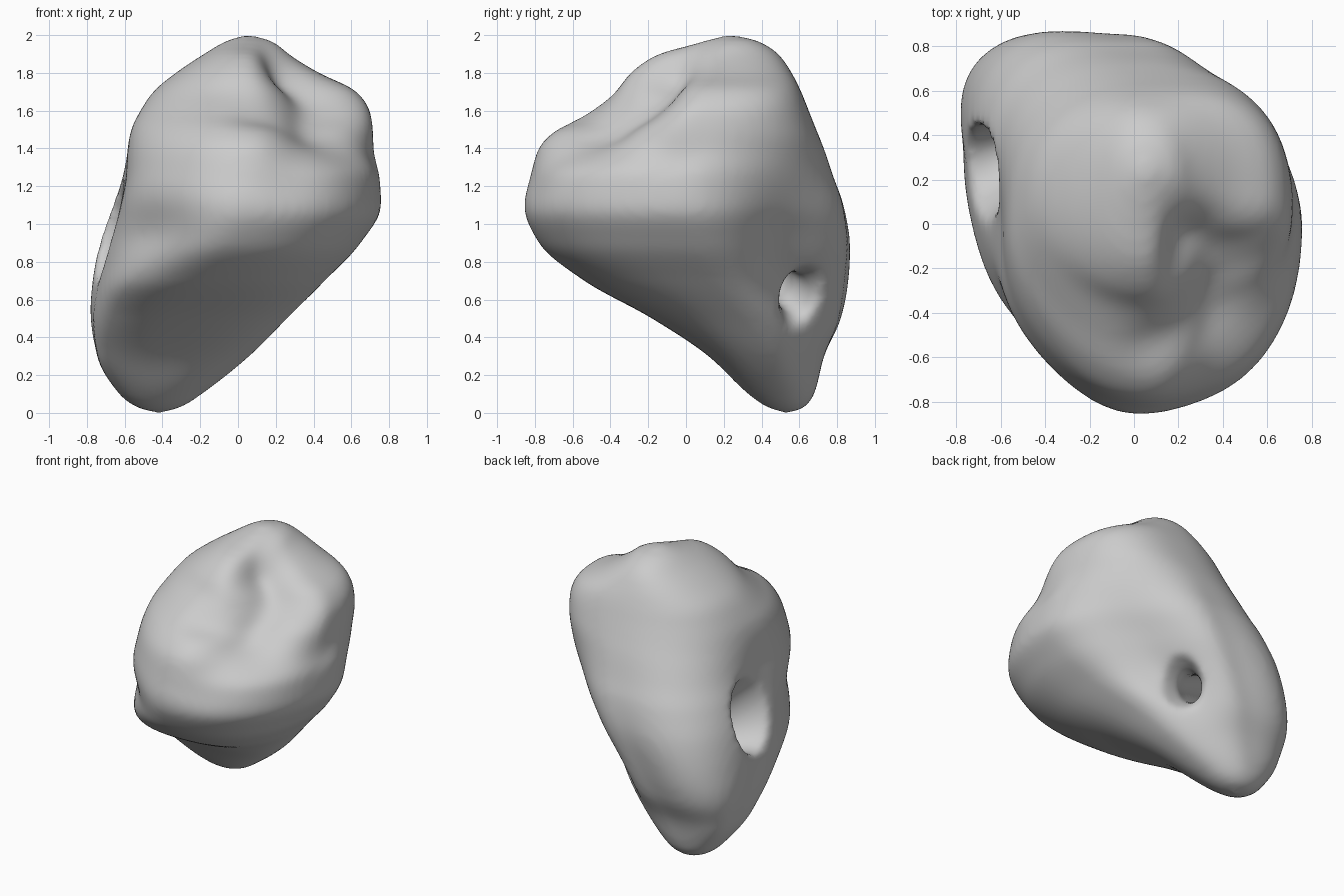
import bpy, bmesh, math
from mathutils import Vector

default_cube = bpy.data.objects.get("Cube")
if default_cube:
    bpy.data.objects.remove(default_cube, do_unlink=True)

# Body outline by height: z, then x and y limits
OUTLINE = [
    (-.005, -.42, -.42, .54, .54), (.03, -.54, -.3, .43, .63),
    (.1, -.63, -.19, .33, .68), (.3, -.745, .06, .12, .73),
    (.5, -.77, .26, -.18, .81), (.7, -.755, .46, -.54, .84),
    (.9, -.735, .65, -.78, .855), (1.1, -.69, .76, -.86, .83),
    (1.25, -.64, .76, -.83, .78), (1.4, -.605, .73, -.785, .73),
    (1.5, -.575, .72, -.7, .69), (1.6, -.52, .7, -.54, .65),
    (1.7, -.45, .63, -.39, .61), (1.8, -.33, .44, -.3, .56),
    (1.9, -.18, .28, -.16, .49), (1.97, -.06, .18, .09, .38),
    (2.005, .05, .05, .23, .23),
]
# Fullness of the corners by height: z, back left, front left, front right, back right
CORNERS = [
    (-.005, 0, 0, 0, 0), (.3, -.1, .08, .13, .15), (.65, -.25, .08, .06, .23),
    (.95, -.2, .04, -.12, .19), (1.25, -.05, 0, -.03, .13),
    (1.5, .08, -.26, -.04, .06), (1.75, .1, -.32, 0, .03),
    (2.005, 0, -.1, 0, 0),
]
# Grooves between the cusps: centre, radius, depth
GROOVES = [
    ((.24, -.33, 1.47), .2, .13),
    ((.1, -.5, 1.48), .14, .08),
    ((.22, -.66, 1.2), .17, .06),
    ((.42, -.06, 1.52), .16, .08),
    ((.64, -.08, 1.35), .15, .06),
    ((.24, -.02, 1.74), .18, .1),
]
# Flattened flank in front of the passage
FLANK = [((-.7, -.02, 1.05), .33, .07)]
# Passage between the roots: centre, radius
PASSAGE = [
    ((-1, .15, 1.12), .36), ((-.7, .24, .98), .21), ((-.45, .35, .85), .12),
    ((-.1, .49, .69), .08), ((0, .57, .63), .09), ((.26, .73, .52), .24),
]


def sample(table, z):
    """Read a table at height z along smooth curves that never overshoot."""
    k = next(i for i in range(len(table) - 1)
             if z <= table[i + 1][0] or i == len(table) - 2)
    span = table[k + 1][0] - table[k][0]
    t = (z - table[k][0]) / span

    def slope(i, column):
        a, b = table[i], table[i + 1]
        return (b[column] - a[column]) / (b[0] - a[0])

    def tangent(i, column):
        if i == 0 or i == len(table) - 1:
            return slope(min(i, len(table) - 2), column)
        m, n = slope(i - 1, column), slope(i, column)
        return 2 * m * n / (m + n) if m * n > 0 else 0

    result = []
    for column in range(1, len(table[0])):
        start, end = table[k][column], table[k + 1][column]
        ease = t * t * (3 - 2 * t)
        result.append(start + (end - start) * ease + span * t * (1 - t) * (
            (1 - t) * tangent(k, column) - t * tangent(k + 1, column)))
    return result


def loft(name, rings):
    """Skin a stack of closed rings and cap both ends."""
    bm = bmesh.new()
    loops = [[bm.verts.new(p) for p in ring] for ring in rings]
    count = len(loops[0])
    for low, high in zip(loops, loops[1:]):
        for i in range(count):
            j = (i + 1) % count
            bm.faces.new((low[i], low[j], high[j], high[i]))
    bm.faces.new(loops[0][::-1])
    bm.faces.new(loops[-1])
    bmesh.ops.remove_doubles(bm, verts=bm.verts, dist=.0005)
    bmesh.ops.recalc_face_normals(bm, faces=bm.faces)
    mesh = bpy.data.meshes.new(name)
    bm.to_mesh(mesh)
    bm.free()
    obj = bpy.data.objects.new(name, mesh)
    bpy.context.collection.objects.link(obj)
    return obj


def body_ring(z, count=96):
    """One horizontal section with individually rounded corners."""
    x_low, x_high, y_low, y_high = sample(OUTLINE, z)
    back_left, front_left, front_right, back_right = sample(CORNERS, z)
    ring = []
    for i in range(count):
        angle = math.tau * i / count
        c, s = math.cos(angle), math.sin(angle)
        if c > 0:
            corner = back_left if s > 0 else front_left
        else:
            corner = back_right if s > 0 else front_right
        swell = 1 + corner * math.sin(angle * 2) ** 2
        ring.append(Vector((
            (x_low + x_high) / 2 + (x_high - x_low) / 2 * c * swell,
            (y_low + y_high) / 2 + (y_high - y_low) / 2 * s * swell,
            z)))
    return ring


def press(obj, dents, direction):
    """Push soft round dents into a surface."""
    for centre, radius, depth in dents:
        for v in obj.data.vertices:
            gap = (v.co - Vector(centre)).length / radius
            v.co += direction * depth * math.exp(-gap * gap)


# Tooth body
steps = 100
bottom, top = OUTLINE[0][0], OUTLINE[-1][0]
heights = [bottom + (top - bottom) * (1 - math.cos(math.pi * i / steps)) / 2
           for i in range(steps + 1)]
tooth = loft("tooth", [body_ring(z) for z in heights])
press(tooth, GROOVES, Vector((-.5, .5, -.6)).normalized())
press(tooth, FLANK, Vector((1, 0, 0)))

# Root passage cutter, taller than wide
across = Vector((-.35, .94, 0))
upright = Vector((.2, 0, 1.3))
tunnel_rings = []
for centre, radius in PASSAGE:
    turns = [math.tau * i / 32 for i in range(32)]
    tunnel_rings.append([
        Vector(centre) + (across * math.cos(a) + upright * math.sin(a)) * radius
        for a in turns])
cutter = loft("root_passage_cutter", tunnel_rings)
cutter.hide_render = True

# Carve, then soften into one surface
carve = tooth.modifiers.new("carve", "BOOLEAN")
carve.operation = "DIFFERENCE"
carve.solver = "EXACT"
carve.object = cutter
skin = tooth.modifiers.new("skin", "REMESH")
skin.mode = "VOXEL"
skin.voxel_size = .024
skin.use_smooth_shade = True
soften = tooth.modifiers.new("soften", "SMOOTH")
soften.factor = .5
soften.iterations = 12

bpy.context.view_layer.update()
graph = bpy.context.evaluated_depsgraph_get()
finished = bpy.data.meshes.new_from_object(tooth.evaluated_get(graph))
tooth.modifiers.clear()
tooth.data = finished
bpy.data.objects.remove(cutter, do_unlink=True)
finished.shade_smooth()

# Plain grey
grey = bpy.data.materials.new("light grey")
grey.use_nodes = True
colour = (.6, .6, .6, 1)
grey.diffuse_color = colour
grey.node_tree.nodes["Principled BSDF"].inputs["Base Color"].default_value = colour
finished.materials.clear()
finished.materials.append(grey)
